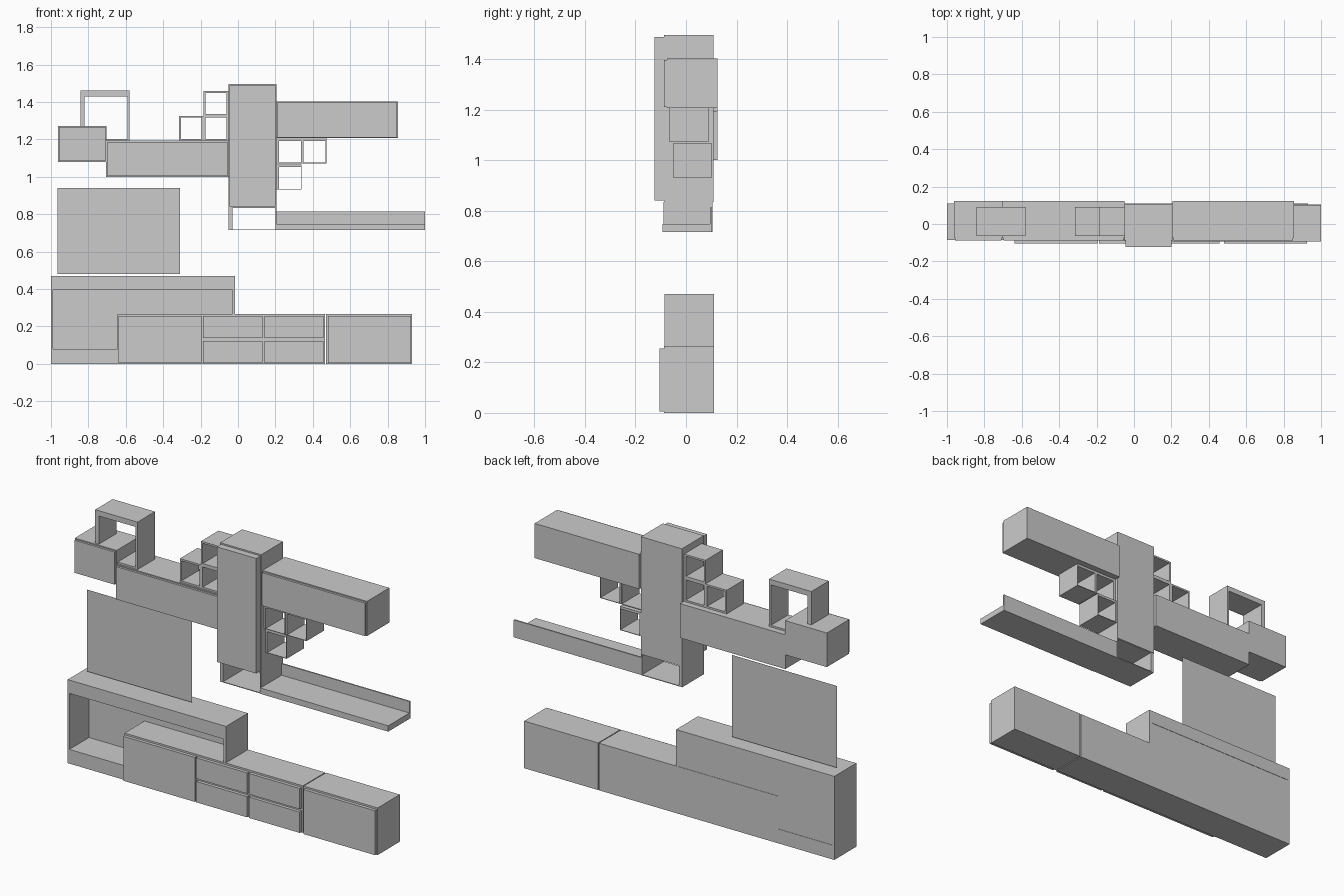
import bpy


def mesh_object(name, verts, faces):
    mesh = bpy.data.meshes.new(name)
    mesh.from_pydata(verts, [], faces)
    mesh.update()
    obj = bpy.data.objects.new(name, mesh)
    bpy.context.collection.objects.link(obj)
    return obj


def box(name, x0, x1, y0, y1, z0, z1):
    verts = [(x, y, z) for z in (z0, z1)
             for x, y in ((x0, y0), (x1, y0), (x1, y1), (x0, y1))]
    faces = [(3, 2, 1, 0), (4, 5, 6, 7)]
    faces += [(i, (i + 1) % 4, (i + 1) % 4 + 4, i + 4) for i in range(4)]
    return mesh_object(name, verts, faces)


def tube(name, outer, inner, y0, y1):
    """Rectangular frame open at front and back; rects are x0, x1, z0, z1."""
    verts = []
    for y in (y0, y1):
        for a, b, c, d in (outer, inner):
            verts += [(a, y, c), (b, y, c), (b, y, d), (a, y, d)]
    faces = []
    for i in range(4):
        j = (i + 1) % 4
        faces += [(i, j, j + 4, i + 4),                # front rim
                  (j + 8, i + 8, i + 12, j + 12),      # back rim
                  (j, i, i + 8, j + 8),                # outside
                  (i + 4, j + 4, j + 12, i + 12)]      # inside
    return mesh_object(name, verts, faces)


# Raised open media unit with a closed back
tube("media_unit_frame", (-1.0, -0.015, 0, 0.47), (-0.99, -0.03, 0.08, 0.395), -0.085, 0.11)
box("media_unit_back", -0.992, -0.028, 0.09, 0.108, 0.078, 0.397)

# Low cabinets with doors and drawers
box("low_cabinet_left", -0.645, 0.465, -0.087, 0.11, 0, 0.265)
box("low_cabinet_right", 0.47, 0.93, -0.087, 0.11, 0, 0.265)
box("low_door_left", -0.64, -0.195, -0.105, -0.087, 0.005, 0.255)
box("low_door_right", 0.48, 0.925, -0.105, -0.087, 0.005, 0.255)
for col, (x0, x1) in enumerate(((-0.187, 0.13), (0.142, 0.457))):
    for row, (z0, z1) in enumerate(((0.005, 0.122), (0.138, 0.255))):
        box(f"drawer_{col}_{row}", x0, x1, -0.105, -0.087, z0, z1)

# Thin screen panel
mesh_object("screen_panel",
            [(-0.965, 0.035, 0.48), (-0.31, 0.035, 0.48),
             (-0.31, 0.035, 0.94), (-0.965, 0.035, 0.94)], [(0, 1, 2, 3)])

# Tall wall cabinet
box("tall_cabinet", -0.05, 0.205, -0.087, 0.108, 0.835, 1.495)
box("tall_door", -0.045, 0.2, -0.124, -0.087, 0.84, 1.487)

# Horizontal wall cabinets, each with a slightly inset front door
for name, x0, x1, z0, z1 in (("middle", -0.705, -0.05, 1.0, 1.193),
                             ("corner", -0.963, -0.703, 1.08, 1.272),
                             ("right", 0.205, 0.855, 1.207, 1.402)):
    box(f"{name}_wall_cabinet", x0, x1, -0.075, 0.124, z0, z1)
    box(f"{name}_wall_door", x0 + 0.006, x1 - 0.005, -0.087, -0.075, z0 + 0.003, z1 - 0.006)

# Bridge shelf standing on the two left wall cabinets
Y0, Y1 = -0.065, 0.09
box("bridge_top", -0.843, -0.58, Y0, Y1, 1.43, 1.46)
box("bridge_left", -0.843, -0.82, Y0, Y1, 1.272, 1.43)
box("bridge_right", -0.592, -0.58, Y0, Y1, 1.193, 1.43)
box("bridge_bottom", -0.703, -0.592, Y0, Y1, 1.193, 1.203)

# Open cubes left of the tall cabinet
for i, (x, z) in enumerate(((-0.316, 1.193), (-0.184, 1.193), (-0.184, 1.326))):
    tube(f"left_cube_{i}", (x, x + 0.132, z, z + 0.133),
         (x + 0.01, x + 0.122, z + 0.01, z + 0.123), Y0, Y1)

# Open cubes right of the tall cabinet, with thin outer walls
for i, (x, z, dy) in enumerate(((0.207, 1.072, 0), (0.34, 1.072, 0), (0.207, 0.932, 0.013))):
    tube(f"right_cube_{i}", (x, x + 0.132, z, z + 0.134),
         (x + 0.011, x + 0.129, z + 0.003, z + 0.12), Y0 + dy, Y1 + dy)

# Cubby under the tall cabinet and long ledge with back lip
tube("lower_cubby", (-0.05, 0.205, 0.715, 0.835), (-0.03, 0.2, 0.719, 0.832), -0.09, 0.105)
box("ledge", 0.205, 1.0, -0.093, 0.103, 0.715, 0.748)
box("ledge_lip", 0.205, 1.0, 0.095, 0.103, 0.748, 0.813)
